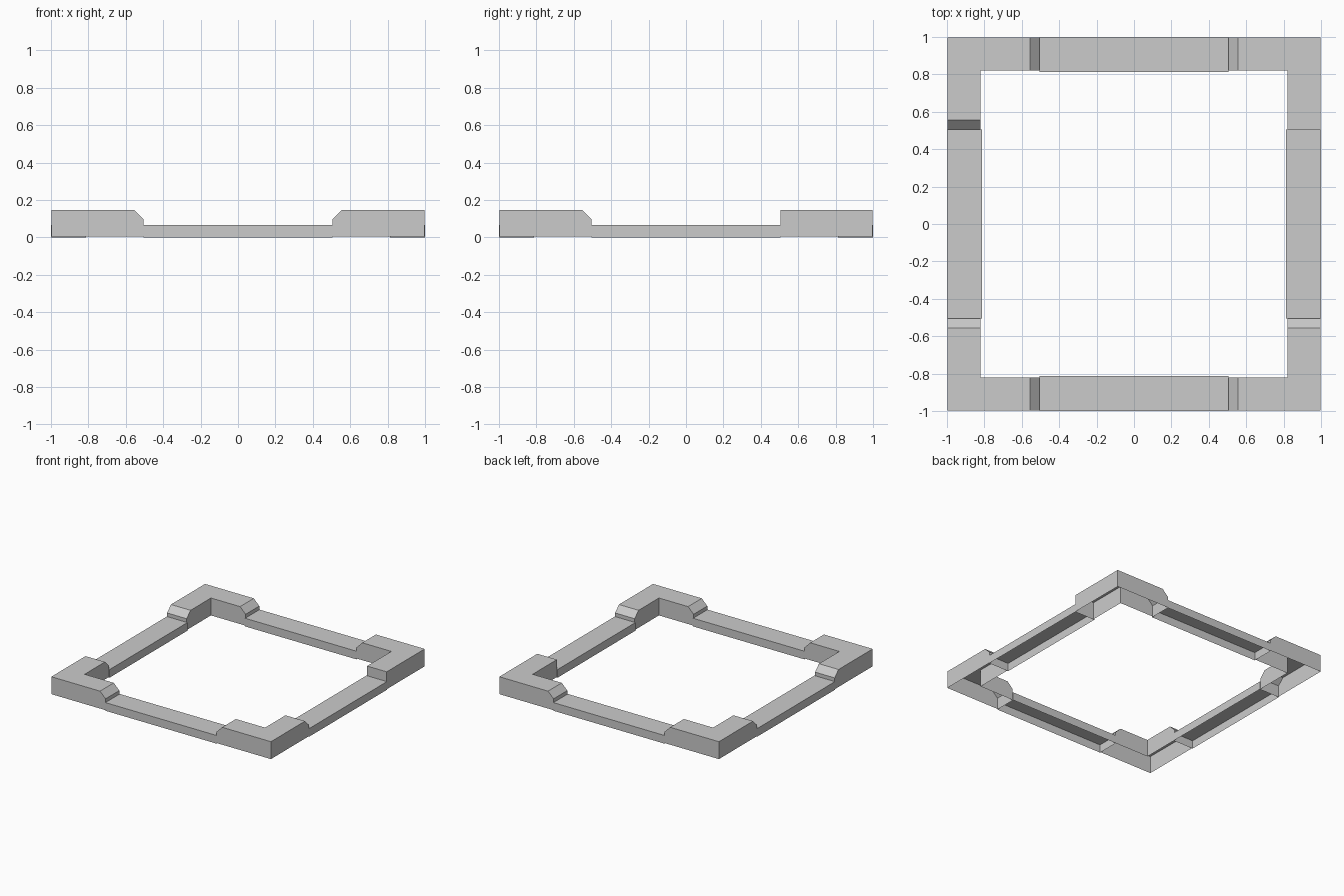
import bpy
import bmesh

cube = bpy.data.objects.get("Cube")
if cube:
    bpy.data.objects.remove(cube, do_unlink=True)

grey = bpy.data.materials.new("plain grey")
grey.use_nodes = True
grey.diffuse_color = (0.6, 0.6, 0.6, 1)
grey.node_tree.nodes["Principled BSDF"].inputs["Base Color"].default_value = (0.6, 0.6, 0.6, 1)

OUTER, INNER = 0.998, 0.82        # corner block plan
END, SLOPE = 0.505, 0.05          # where arms end, length of sloped tip
BASE, LIP, TOP = 0.004, 0.097, 0.147
BAR_TOP, BAR_INNER = 0.067, 0.814


def make_object(name, polygons):
    """Build an open-bottomed shell from polygons, with normals outward."""
    bm = bmesh.new()
    for polygon in polygons:
        bm.faces.new([bm.verts.new(p) for p in polygon])
    bmesh.ops.remove_doubles(bm, verts=bm.verts, dist=1e-5)
    bmesh.ops.recalc_face_normals(bm, faces=bm.faces)
    roof = max(bm.faces, key=lambda f: f.calc_center_median().z)
    if roof.normal.z < 0:
        bmesh.ops.reverse_faces(bm, faces=bm.faces)
    mesh = bpy.data.meshes.new(name)
    bm.to_mesh(mesh)
    bm.free()
    mesh.materials.append(grey)
    obj = bpy.data.objects.new(name, mesh)
    bpy.context.collection.objects.link(obj)


def corner_arm(place, sloped):
    """Walls and end of one arm; place maps (along, across, z) to a point."""
    profile = [(END, BASE), (END, LIP), (END + SLOPE, TOP)]
    if not sloped:
        profile = [(END, BASE), (END, TOP)]
    faces = []
    for side in (OUTER, INNER):
        wall = profile + [(side, TOP), (side, BASE)]
        faces.append([place(s, side, z) for s, z in wall])
    # End wall and sloped tip
    for (s0, z0), (s1, z1) in zip(profile, profile[1:]):
        faces.append([place(s0, OUTER, z0), place(s0, INNER, z0),
                      place(s1, INNER, z1), place(s1, OUTER, z1)])
    # Top, mitred at the corner
    tip = profile[-1][0]
    faces.append([place(tip, OUTER, TOP), place(tip, INNER, TOP),
                  place(INNER, INNER, TOP), place(OUTER, OUTER, TOP)])
    return faces


# Corner blocks; one arm end of the back +x corner is cut square
for sx in (-1, 1):
    for sy in (-1, 1):
        square = sx > 0 and sy > 0
        x_arm = corner_arm(lambda s, t, z: (sx * s, sy * t, z), True)
        y_arm = corner_arm(lambda s, t, z: (sx * t, sy * s, z), not square)
        name = ("back" if sy > 0 else "front") + ("_left" if sx > 0 else "_right")
        make_object(name + "_corner", x_arm + y_arm)


def bar(name, place):
    """Low hollow bar, open underneath."""
    a, b = (-END, BAR_INNER), (END, BAR_INNER)
    c, d = (END, 1), (-END, 1)
    ring = [a, b, c, d]
    faces = [[place(s, t, BAR_TOP) for s, t in ring]]
    for p, q in zip(ring, ring[1:] + ring[:1]):
        faces.append([place(*p, 0), place(*q, 0), place(*q, BAR_TOP), place(*p, BAR_TOP)])
    make_object(name, faces)


bar("back_bar", lambda s, t, z: (s, t, z))
bar("front_bar", lambda s, t, z: (s, -t, z))
bar("left_bar", lambda s, t, z: (t, s, z))
bar("right_bar", lambda s, t, z: (-t, s, z))
